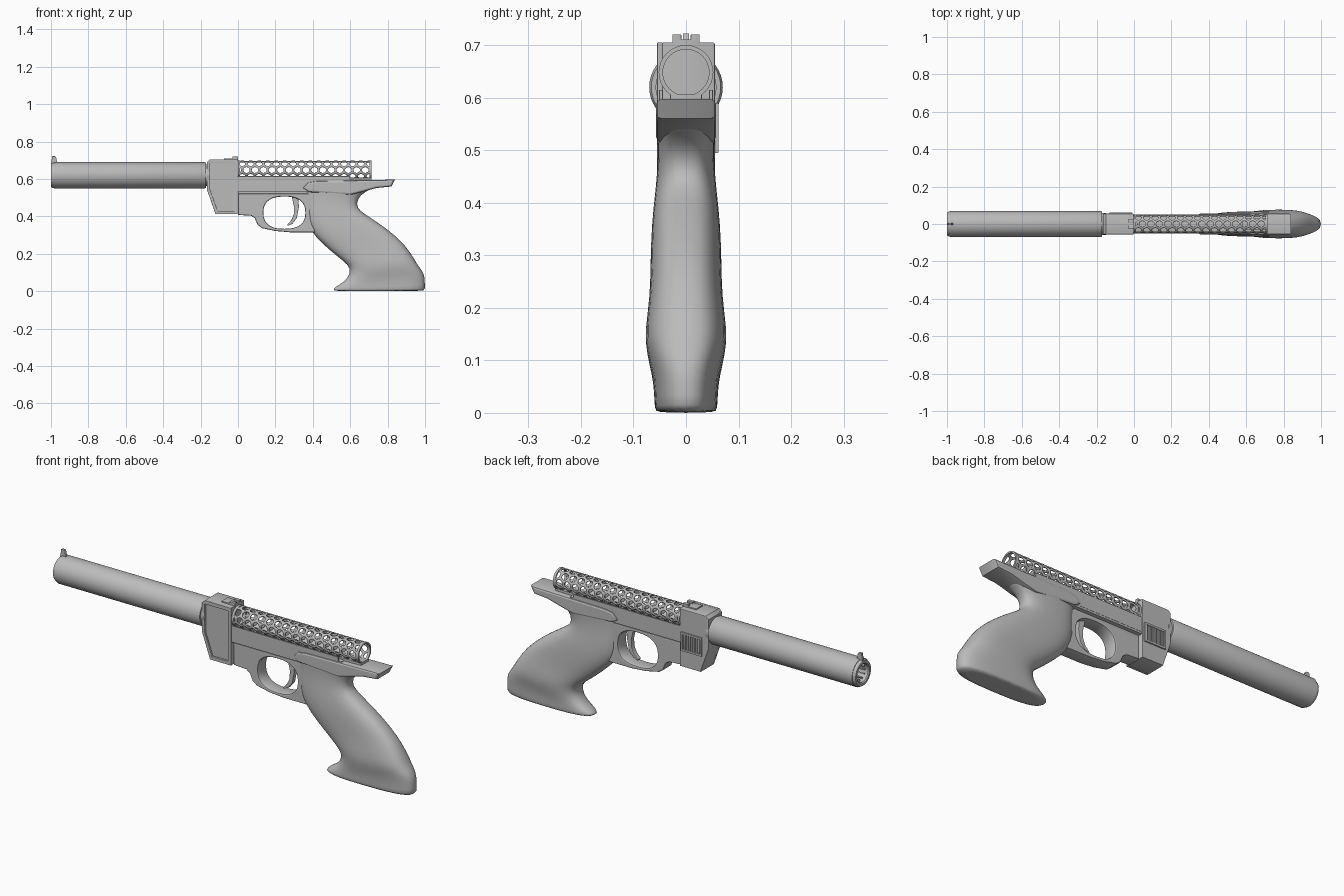
import bpy, bmesh, math
from math import sin, cos, pi
from mathutils import Vector

if "Cube" in bpy.data.objects:
    bpy.data.objects.remove(bpy.data.objects["Cube"])

grey = bpy.data.materials.new("plain grey")
grey.use_nodes = True
grey.diffuse_color = (0.5, 0.5, 0.5, 1)
grey.node_tree.nodes["Principled BSDF"].inputs["Base Color"].default_value = (0.5, 0.5, 0.5, 1)


def add(name, mesh, angle=35):
    """Link a mesh with the grey material and smooth shading."""
    mesh.materials.clear()
    mesh.materials.append(grey)
    obj = bpy.data.objects.new(name, mesh)
    bpy.context.collection.objects.link(obj)
    bpy.ops.object.select_all(action='DESELECT')
    obj.select_set(True)
    bpy.context.view_layer.objects.active = obj
    bpy.ops.object.shade_smooth_by_angle(angle=math.radians(angle))
    return obj


def finish(name, bm, angle=35):
    bmesh.ops.recalc_face_normals(bm, faces=bm.faces)
    mesh = bpy.data.meshes.new(name)
    bm.to_mesh(mesh)
    bm.free()
    return add(name, mesh, angle)


def prism(name, outlines, y0, y1, bevel=0.004):
    """Side profile in x and z, with optional holes, extruded from y0 to y1."""
    curve = bpy.data.curves.new(name, 'CURVE')
    curve.dimensions = '2D'
    curve.fill_mode = 'BOTH'
    curve.extrude = (y1 - y0) / 2 - bevel
    curve.bevel_depth = bevel
    curve.bevel_resolution = 1
    curve.offset = -bevel
    for pts in outlines:
        spline = curve.splines.new('POLY')
        spline.points.add(len(pts) - 1)
        for p, (x, z) in zip(spline.points, pts):
            p.co = (x, z, 0, 1)
        spline.use_cyclic_u = True
    temp = bpy.data.objects.new("temp", curve)
    bpy.context.collection.objects.link(temp)
    graph = bpy.context.evaluated_depsgraph_get()
    mesh = bpy.data.meshes.new_from_object(temp.evaluated_get(graph))
    bpy.data.objects.remove(temp)
    for v in mesh.vertices:
        x, z, d = v.co
        v.co = (x, (y0 + y1) / 2 - d, z)
    mesh.name = name
    return add(name, mesh)


def rect(x0, x1, z0, z1):
    return [(x0, z0), (x1, z0), (x1, z1), (x0, z1)]


def lathe(name, profile, z, sides=40, closed=False):
    """Revolve (x, radius) points about an axis along x."""
    bm = bmesh.new()
    rings = [[bm.verts.new((x, r * cos(2 * pi * i / sides), z + r * sin(2 * pi * i / sides)))
              for i in range(sides)] for x, r in profile]
    pairs = list(zip(rings, rings[1:])) + ([(rings[-1], rings[0])] if closed else [])
    for a, b in pairs:
        for i in range(sides):
            j = (i + 1) % sides
            bm.faces.new((a[i], a[j], b[j], b[i]))
    if not closed:
        bm.faces.new(rings[0])
        bm.faces.new(rings[-1])
    return finish(name, bm)


# Barrel shroud with a recessed muzzle
lathe("barrel", [(-0.86, 0.046), (-0.995, 0.046), (-1, 0.05), (-1, 0.062), (-0.99, 0.067),
                 (-0.985, 0.067), (-0.985, 0.07), (-0.178, 0.07), (-0.17, 0.066),
                 (-0.17, 0.058), (-0.15, 0.058)], 0.62)
for k in range(12):
    a = 2 * pi * k / 12
    fin = bmesh.new()
    bmesh.ops.create_cube(fin, size=1)
    for v in fin.verts:
        r, t = 0.042 + v.co.y * 0.012, v.co.z * 0.006
        v.co = (-0.92 + v.co.x * 0.12, r * cos(a) - t * sin(a), 0.62 + r * sin(a) + t * cos(a))
    finish(f"muzzle_fin_{k + 1}", fin)
prism("front_sight", [[(-1, 0.68), (-0.965, 0.68), (-0.972, 0.715), (-0.978, 0.722),
                       (-0.993, 0.722)]], -0.006, 0.006, 0.001)

# Block with a rimmed panel at the front and a louvred grille at the back
block = [(-0.165, 0.54), (-0.12, 0.412), (-0.002, 0.412), (-0.002, 0.705), (-0.15, 0.705), (-0.165, 0.69)]
panel = [(-0.149, 0.542), (-0.109, 0.43), (-0.018, 0.43), (-0.018, 0.686), (-0.149, 0.686)]
prism("block", [block], -0.046, 0.055)
prism("block_rim", [block, panel], -0.055, -0.044, 0.002)
prism("grille_frame", [rect(-0.13, -0.012, 0.495, 0.59), rect(-0.122, -0.02, 0.505, 0.58)],
      0.053, 0.062, 0.001)
for k in range(8):
    x = -0.117 + k * 0.0128
    prism(f"grille_rib_{k + 1}", [rect(x, x + 0.006, 0.503, 0.582)], 0.052, 0.06, 0.001)

# Rear sight with two ears
prism("rear_sight_base", [rect(-0.075, 0, 0.7, 0.711)], -0.025, 0.025, 0.001)
for side, name in ((-1, "right"), (1, "left")):
    y = sorted((side * 0.009, side * 0.026))
    prism("rear_sight_" + name, [rect(-0.03, 0, 0.7, 0.72)], y[0], y[1], 0.001)

# Receiver with thin cradle walls beside the tube
prism("receiver", [rect(-0.005, 0.62, 0.53, 0.597)], -0.05, 0.05, 0.003)
for side, name in ((-1, "right"), (1, "left")):
    y = sorted((side * 0.044, side * 0.051))
    prism("cradle_wall_" + name, [rect(-0.005, 0.6, 0.54, 0.615)], y[0], y[1], 0.001)
prism("tube_seat", [rect(0.58, 0.715, 0.585, 0.607)], -0.03, 0.03, 0.002)

# Frame and trigger guard with a rounded opening
guard_hole = []
for k in range(36):
    c, s = cos(2 * pi * k / 36), sin(2 * pi * k / 36)
    guard_hole.append((0.248 + 0.112 * math.copysign(abs(c) ** 0.8, c),
                       0.42 + 0.086 * math.copysign(abs(s) ** 0.8, s)))
guard = [(0, 0.522), (0, 0.408), (0.07, 0.404), (0.09, 0.39), (0.105, 0.355), (0.13, 0.337),
         (0.2, 0.322), (0.28, 0.315), (0.42, 0.315), (0.44, 0.35), (0.44, 0.522)]
prism("frame_and_guard", [guard, guard_hole], -0.036, 0.036, 0.006)
prism("frame_neck", [rect(0, 0.42, 0.515, 0.535)], -0.03, 0.03, 0.001)
prism("trigger", [[(0.285, 0.515), (0.32, 0.515), (0.326, 0.45), (0.314, 0.39), (0.29, 0.36),
                   (0.265, 0.35), (0.263, 0.357), (0.285, 0.38), (0.298, 0.41), (0.3, 0.45)]],
      -0.012, 0.012, 0.002)

# Perforated tube: a flat sheet of hexagons with round holes, rolled up
rows, length, radius = 8, 0.715, 0.048
pitch = 2 * pi * 0.05 / rows / cos(pi / 6)
bm = bmesh.new()
for row in range(rows):
    for col in range(-1, int(length / pitch) + 2):
        cx, cy = (col + row % 2 / 2) * pitch, row * pitch * cos(pi / 6)
        loops = ([], [])
        for k in range(12):
            a = pi / 6 * k
            hexagon = pitch / 2 if k % 2 == 0 else pitch / 2 / cos(pi / 6)
            if k % 2 == 0:
                hexagon = pitch / 2
            for loop, r in zip(loops, (hexagon, pitch * 0.39)):
                turn = (cy + r * sin(a)) / 0.05
                loop.append(bm.verts.new((cx + r * cos(a), radius * cos(turn), 0.648 + radius * sin(turn))))
        for k in range(12):
            j = (k + 1) % 12
            bm.faces.new((loops[0][k], loops[0][j], loops[1][j], loops[1][k]))
bmesh.ops.remove_doubles(bm, verts=bm.verts, dist=0.0005)
for x, n in ((0, -1), (length - 0.003, 1)):
    bmesh.ops.bisect_plane(bm, geom=bm.verts[:] + bm.edges[:] + bm.faces[:], plane_co=(x, 0, 0),
                           plane_no=(n, 0, 0), clear_outer=True)
tube = finish("perforated_tube", bm)
solid = tube.modifiers.new("wall", 'SOLIDIFY')
solid.thickness = 0.006
solid.offset = 0
for x, name in ((0, "front"), (length - 0.012, "rear")):
    lathe("tube_ring_" + name, [(x, 0.044), (x, 0.052), (x + 0.012, 0.052), (x + 0.012, 0.044)],
          0.648, 32, True)

# Grip: rounded sections given by front point, back point and half width
sections = [((0.37, 0.575), (0.74, 0.572), 0.054), ((0.35, 0.55), (0.72, 0.55), 0.058),
            ((0.36, 0.51), (0.65, 0.515), 0.053), ((0.365, 0.45), (0.632, 0.465), 0.055),
            ((0.365, 0.39), (0.65, 0.43), 0.06), ((0.39, 0.315), (0.715, 0.39), 0.066),
            ((0.455, 0.25), (0.81, 0.325), 0.068), ((0.53, 0.185), (0.895, 0.25), 0.069),
            ((0.59, 0.142), (0.945, 0.17), 0.079), ((0.603, 0.1), (0.965, 0.135), 0.076),
            ((0.57, 0.05), (0.995, 0.1), 0.065), ((0.515, 0.022), (1.001, 0.06), 0.061),
            ((0.508, 0.006), (1.001, 0.008), 0.06), ((0.512, 0), (0.998, 0), 0.057)]
bm = bmesh.new()
rings = []
for front, back, half in sections:
    f, b = Vector((front[0], 0, front[1])), Vector((back[0], 0, back[1]))
    ring = []
    for k in range(24):
        c, s = cos(2 * pi * k / 24), sin(2 * pi * k / 24)
        c, s = (math.copysign(abs(v) ** 0.72, v) for v in (c, s))
        p = (f + b) / 2 + (b - f) / 2 * c
        p.y = half * s
        ring.append(bm.verts.new(p))
    rings.append(ring)
for a, b in zip(rings, rings[1:]):
    for k in range(24):
        j = (k + 1) % 24
        bm.faces.new((a[k], a[j], b[j], b[k]))
bm.faces.new(rings[0])
bm.faces.new(rings[-1])
grip = finish("grip", bm, 60)
grip.modifiers.new("rounding", 'SUBSURF').levels = 1
grip.modifiers["rounding"].render_levels = 1

# Hand rest above the grip
prism("hand_rest", [[(0.345, 0.552), (0.375, 0.583), (0.42, 0.59), (0.84, 0.597), (0.82, 0.56),
                     (0.74, 0.552), (0.66, 0.53), (0.6, 0.515), (0.38, 0.53)]], -0.057, 0.057, 0.01)
